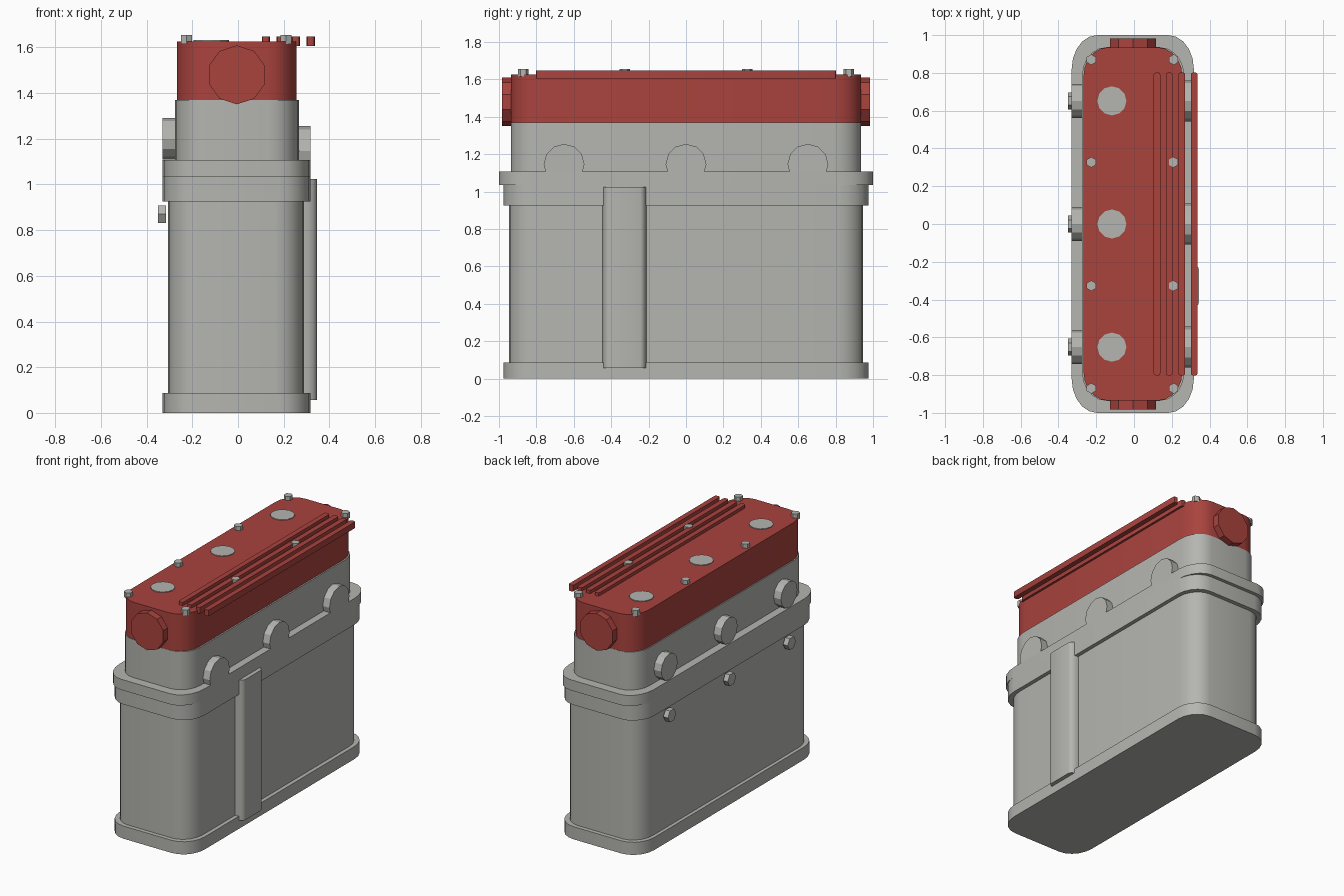
import bpy, bmesh, math
from mathutils import Matrix, Vector

if "Cube" in bpy.data.objects:
    bpy.data.objects.remove(bpy.data.objects["Cube"])


def material(name, rgb):
    m = bpy.data.materials.new(name)
    m.diffuse_color = (*rgb, 1)
    m.use_nodes = True
    m.node_tree.nodes["Principled BSDF"].inputs["Base Color"].default_value = m.diffuse_color
    return m


GREY = material("cast grey", (0.46, 0.46, 0.435))
RED = material("painted red", (0.40, 0.056, 0.048))


def finish(bm, name, mat, smooth=True):
    bmesh.ops.recalc_face_normals(bm, faces=bm.faces)
    me = bpy.data.meshes.new(name)
    bm.to_mesh(me)
    bm.free()
    me.materials.append(mat)
    ob = bpy.data.objects.new(name, me)
    bpy.context.collection.objects.link(ob)
    if smooth:
        bpy.ops.object.select_all(action='DESELECT')
        bpy.context.view_layer.objects.active = ob
        ob.select_set(True)
        bpy.ops.object.shade_smooth_by_angle(angle=math.radians(35))
    return ob


def rounded_block(name, mat, x0, x1, y0, y1, z0, z1, rx, ry, seg=5):
    """Upright prism with a rounded rectangular outline."""
    cx, cy = (x0 + x1) / 2, (y0 + y1) / 2
    hx, hy = (x1 - x0) / 2 - rx, (y1 - y0) / 2 - ry
    bm = bmesh.new()
    ring = []
    for q, (sx, sy) in enumerate(((1, 1), (-1, 1), (-1, -1), (1, -1))):
        for i in range(seg + 1):
            a = (q + i / seg) * math.pi / 2
            ring.append(bm.verts.new((cx + sx * hx + rx * math.cos(a),
                                      cy + sy * hy + ry * math.sin(a), z0)))
    face = bm.faces.new(ring)
    ext = bmesh.ops.extrude_face_region(bm, geom=[face])
    for v in ext["geom"]:
        if isinstance(v, bmesh.types.BMVert):
            v.co.z = z1
    return finish(bm, name, mat)


def disc(name, mat, start, end, r, sides, spin=0.0):
    """Faceted cylinder running from start to end."""
    start, end = Vector(start), Vector(end)
    d = end - start
    turn = d.to_track_quat('Z', 'Y').to_matrix().to_4x4()
    bm = bmesh.new()
    bmesh.ops.create_cone(bm, cap_ends=True, segments=sides, radius1=r, radius2=r,
                          depth=d.length,
                          matrix=Matrix.Translation((start + end) / 2) @ turn
                          @ Matrix.Rotation(spin, 4, 'Z'))
    return finish(bm, name, mat, smooth=False)


# Stacked castings, bottom to top
rounded_block("base_plinth", GREY, -0.33, 0.317, -0.976, 0.976, 0, 0.087, 0.14, 0.16)
rounded_block("block_body", GREY, -0.306, 0.29, -0.947, 0.947, 0.087, 0.926, 0.13, 0.15)
rounded_block("upper_band", GREY, -0.33, 0.317, -0.976, 0.976, 0.926, 1.035, 0.14, 0.16)
rounded_block("flange", GREY, -0.33, 0.317, -1, 1, 1.035, 1.108, 0.135, 0.18)
rounded_block("head", GREY, -0.275, 0.266, -0.936, 0.936, 1.108, 1.37, 0.13, 0.15)
rounded_block("cover", RED, -0.267, 0.256, -0.935, 0.935, 1.37, 1.627, 0.13, 0.15)

# Vertical rib on the right side
rounded_block("side_rib", GREY, 0.2, 0.345, -0.447, -0.21, 0.057, 1.025, 0.055, 0.035, 4)

# Side ports, side bolts and filler discs at three stations
for y in (-0.652, 0, 0.652):
    disc("right_port", GREY, (0.22, y, 1.146), (0.317, y, 1.146), 0.109, 12)
    disc("left_port", GREY, (-0.22, y, 1.2), (-0.33, y, 1.2), 0.09, 12)
    disc("side_bolt", GREY, (-0.315, y, 0.87), (-0.35, y, 0.87), 0.045, 6, math.pi / 6 * 3)
    disc("top_disc", GREY, (-0.117, y, 1.624), (-0.117, y, 1.632), 0.077, 12)

# Round caps on both ends of the cover
for s in (-1, 1):
    disc("end_cap", RED, (-0.005, s * 0.85, 1.48), (-0.005, s * 0.983, 1.48), 0.129, 10)

# Cover bolts
for x in (-0.226, 0.21):
    for y in (-0.87, -0.327, 0.327, 0.87):
        disc("cover_bolt", GREY, (x, y, 1.615), (x, y, 1.655), 0.028, 6)

# Long cooling fins along the right of the cover
for i in range(4):
    x = 0.122 + i * 0.0655
    rounded_block("fin", RED, x - 0.018, x + 0.018, -0.802, 0.802, 1.606, 1.649,
                  0.012, 0.012, 2)
